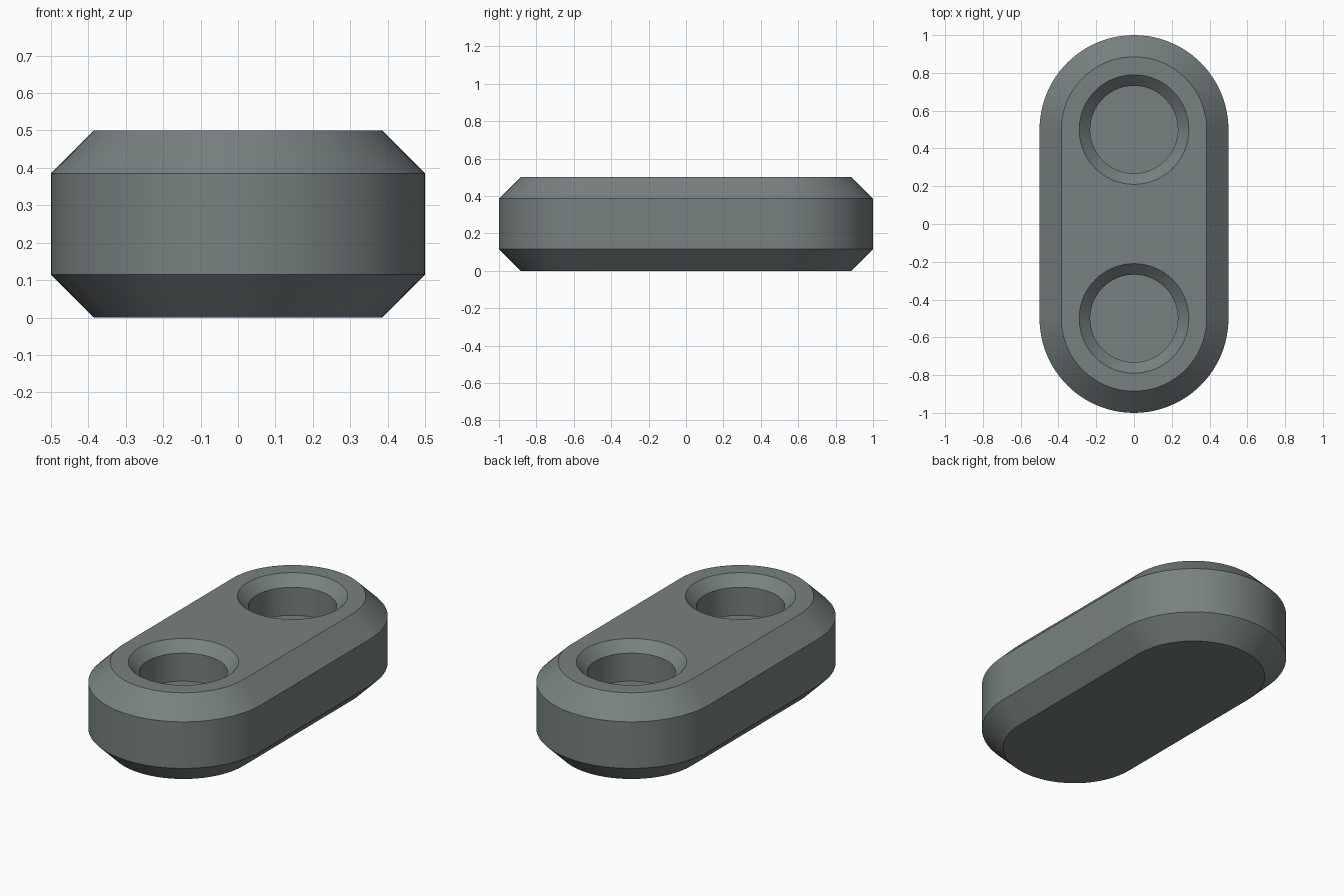
import bpy, bmesh, math

if "Cube" in bpy.data.objects:
    bpy.data.objects.remove(bpy.data.objects["Cube"])

SEG = 48                 # segments per half circle
HOLE_Y = 0.5             # centre distance of the end arcs and the sockets


def stadium(r, z):
    """Closed pill outline of radius r at height z."""
    pts = []
    for cy, start in ((HOLE_Y, 0.0), (-HOLE_Y, math.pi)):
        for i in range(SEG + 1):
            a = start + math.pi * i / SEG
            pts.append((r * math.cos(a), cy + r * math.sin(a), z))
    return pts


def circle(r, z, cy):
    n = SEG * 2
    return [(r * math.cos(2 * math.pi * i / n), cy + r * math.sin(2 * math.pi * i / n), z)
            for i in range(n)]


def loft(bm, rings):
    """Bridge successive rings with quads and return their vertices."""
    loops = [[bm.verts.new(p) for p in ring] for ring in rings]
    for a, b in zip(loops, loops[1:]):
        for i in range(len(a)):
            j = (i + 1) % len(a)
            bm.faces.new((a[i], a[j], b[j], b[i]))
    return loops


def ring_edges(bm, loop):
    return [bm.edges.get((loop[i - 1], loop[i])) for i in range(len(loop))]


bm = bmesh.new()

# chamfered pill-shaped wall and flat underside
wall = loft(bm, [stadium(r, z) for r, z in
                 ((0.385, 0.0), (0.5, 0.115), (0.5, 0.385), (0.385, 0.5))])
bm.faces.new(wall[0][::-1])
rim = ring_edges(bm, wall[-1])

# two blind sockets with a chamfered mouth
for cy in (HOLE_Y, -HOLE_Y):
    socket = loft(bm, [circle(r, z, cy) for r, z in
                       ((0.29, 0.5), (0.232, 0.442), (0.232, 0.28))])
    bm.faces.new(socket[-1])
    rim += ring_edges(bm, socket[0])

# top face around the sockets
bmesh.ops.triangle_fill(bm, edges=rim, use_beauty=True, use_dissolve=False)
bmesh.ops.recalc_face_normals(bm, faces=bm.faces)

mesh = bpy.data.meshes.new("link_plate")
bm.to_mesh(mesh)
bm.free()
plate = bpy.data.objects.new("link_plate", mesh)
bpy.context.collection.objects.link(plate)

grey = bpy.data.materials.new("slate_grey")
grey.diffuse_color = (0.19, 0.22, 0.22, 1.0)
grey.use_nodes = True
grey.node_tree.nodes["Principled BSDF"].inputs["Base Color"].default_value = grey.diffuse_color
mesh.materials.append(grey)

bpy.context.view_layer.objects.active = plate
plate.select_set(True)
bpy.ops.object.shade_smooth_by_angle(angle=math.radians(30))
